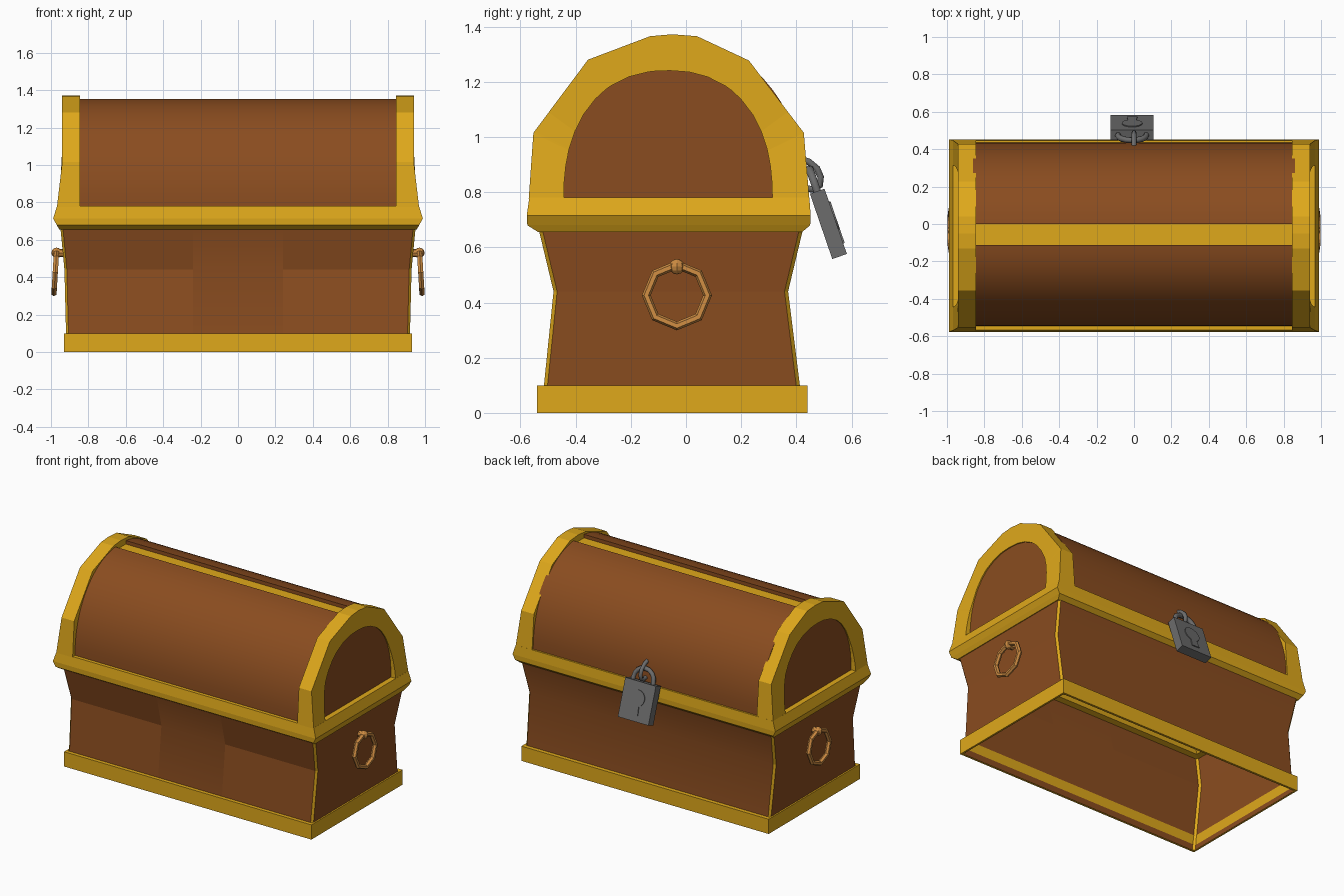
import bpy, bmesh, math
from mathutils import Vector, Matrix

if "Cube" in bpy.data.objects:
    bpy.data.objects.remove(bpy.data.objects["Cube"])


def material(name, r, g, b):
    m = bpy.data.materials.new(name)
    m.diffuse_color = (r, g, b, 1)
    m.use_nodes = True
    m.node_tree.nodes["Principled BSDF"].inputs["Base Color"].default_value = m.diffuse_color
    return m


GOLD = material("gold trim", 0.74, 0.395, 0.011)
WOOD = material("brown wood", 0.255, 0.073, 0.014)
BRONZE = material("bronze", 0.61, 0.26, 0.054)
STEEL = material("grey steel", 0.15, 0.15, 0.15)


def finish(name, bm, mats, smooth=None, recalc=True):
    if recalc:
        bmesh.ops.recalc_face_normals(bm, faces=bm.faces[:])
    me = bpy.data.meshes.new(name)
    bm.to_mesh(me)
    bm.free()
    for m in mats:
        me.materials.append(m)
    ob = bpy.data.objects.new(name, me)
    bpy.context.collection.objects.link(ob)
    if smooth:
        me.polygons.foreach_set("use_smooth", [True] * len(me.polygons))
        me.set_sharp_from_angle(angle=math.radians(smooth))
    return ob


def loft(bm, rings, close_rings=False, close_loop=True):
    """Quads between successive rings; returns (segment index, face)."""
    vs = [[bm.verts.new(p) for p in r] for r in rings]
    n, out = len(vs[0]), []
    pairs = list(zip(vs, vs[1:])) + ([(vs[-1], vs[0])] if close_rings else [])
    for a, b in pairs:
        for i in range(n if close_loop else n - 1):
            j = (i + 1) % n
            out.append((i, bm.faces.new((a[i], a[j], b[j], b[i]))))
    return out


def prism(name, pts, x0, x1, mat, smooth=None):
    """Extrude a y-z outline along x."""
    bm = bmesh.new()
    loft(bm, [[(x0, y, z) for y, z in pts], [(x1, y, z) for y, z in pts]])
    bmesh.ops.holes_fill(bm, edges=bm.edges[:], sides=0)
    return finish(name, bm, [mat], smooth)


def band(name, levels, closed):
    """Rectangular gold frame lofted through (z, half x, y front, y back)."""
    bm = bmesh.new()
    loft(bm, [[(-h, a, z), (h, a, z), (h, b, z), (-h, b, z)] for z, h, a, b in levels], closed)
    finish(name, bm, [GOLD])


def tube(name, pts, radius, mat):
    cu = bpy.data.curves.new(name, 'CURVE')
    cu.dimensions = '3D'
    cu.bevel_depth, cu.bevel_resolution, cu.use_fill_caps = radius, 1, True
    sp = cu.splines.new('POLY')
    sp.points.add(len(pts) - 1)
    for p, c in zip(sp.points, pts):
        p.co = (*c, 1)
    cu.materials.append(mat)
    bpy.context.collection.objects.link(bpy.data.objects.new(name, cu))


# Pinched box body, open below, with gold chamfered corners
bm = bmesh.new()
c = 0.013
rings = [[(-h + c, a, z), (-.24, a, z), (.24, a, z), (h - c, a, z), (h, a + c, z),
          (h, b - c, z), (h - c, b, z), (-h + c, b, z), (-h, b - c, z), (-h, a + c, z)]
         for z, h, a, b in [(0, .917, -.525, .425), (.44, .928, -.48, .37), (.67, .95, -.535, .425)]]
for i, f in loft(bm, rings):
    f.material_index = 1 if i >= 3 and i % 2 else 0
    f.smooth = i in (1, 6)
finish("chest_body", bm, [WOOD, GOLD], recalc=False)

# Base frame and flared rim between body and lid
band("base_frame", [(0, .9175, -.5255, .4255), (0, .93, -.54, .44),
                    (.1, .93, -.54, .44), (.1, .9185, -.514, .412)], True)
band("middle_rim", [(.66, .91, -.49, .38), (.655, .955, -.535, .42), (.68, .97, -.575, .45),
                    (.715, .988, -.577, .452), (.78, .968, -.568, .447), (.78, .84, -.44, .31)], True)

# Lid barrel panels, front and back of the ridge
N = 2.1
CY, CZ = -.055, .775
curve = []
for k in range(17):
    t = 1.468 * k / 16
    curve.append((.49 * math.cos(t) ** (2 / N), .58 * math.sin(t) ** (2 / N)))
section = curve + [(y if k == 16 else y * .95, z * .95) for k, (y, z) in reversed(list(enumerate(curve)))]
for name, s in (("lid_panel_front", -1), ("lid_panel_back", 1)):
    prism(name, [(CY + s * y, CZ + z) for y, z in section], -.86, .86, WOOD, 35)
prism("lid_ridge_strip", [(-.113, 1.29), (.003, 1.29), (.003, 1.328), (-.113, 1.328)], -.86, .86, GOLD)

# Lid end arches: faceted outside, rounded opening, recessed wooden end panel
OUT = [Vector(p) for p in [(.447, .775), (.427, 1.015), (.228, 1.277), (.04, 1.365), (-.05, 1.372),
                           (-.13, 1.365), (-.355, 1.28), (-.553, 1.015), (-.57, .775)]]
MID = Vector((-.065, .775))


def outer_point(a):
    """Where the ray at angle a leaves the faceted outline."""
    d = Vector((math.cos(a), math.sin(a)))
    for p, q in zip(OUT, OUT[1:]):
        e, w = q - p, p - MID
        den = d.x * e.y - d.y * e.x
        u = (d.y * w.x - d.x * w.y) / den if abs(den) > 1e-9 else -1
        hit = p + e * u
        if -1e-5 <= u <= 1 + 1e-5 and (hit - MID).dot(d) > 0:
            return hit
    return OUT[-1] if d.x < 0 else OUT[0]


def inner_point(a):
    r = ((abs(math.cos(a)) / .378) ** 2.3 + (abs(math.sin(a)) / .465) ** 2.3) ** (-1 / 2.3)
    return MID + r * Vector((math.cos(a), math.sin(a)))


corners = [math.atan2(p.y - MID.y, p.x - MID.x) for p in OUT[1:-1]]
angles = sorted(corners + [math.pi * k / 20 for k in range(21)])
outer = [outer_point(a) for a in angles]
inner = [inner_point(a) for a in angles]


def flare(z):
    return .94 + .028 * max(0, (1.015 - z) / .24)


for name, s in (("right", 1), ("left", -1)):
    bm = bmesh.new()
    loft(bm, [[(s * .845, p.x, p.y) for p in outer], [(s * flare(p.y), p.x, p.y) for p in outer],
              [(s * flare(q.y), q.x, q.y) for q in inner], [(s * .845, q.x, q.y) for q in inner]],
         close_rings=True, close_loop=False)
    finish("lid_arch_" + name, bm, [GOLD])
    prism("lid_end_panel_" + name, [tuple(q) for q in inner], s * .90, s * .932, WOOD)

    # Octagonal ring handle, tilted outward, hanging from a knob
    bm = bmesh.new()
    rings = []
    for k in range(8):
        a = k * math.pi / 4
        ring = []
        for j in range(6):
            b = j * math.pi / 3
            r = .111 + .016 * math.cos(b)
            z = r * math.cos(a)
            ring.append((s * (.977 - .06 * z + .016 * math.sin(b)), -.033 + r * math.sin(a), .426 + z))
        rings.append(ring)
    loft(bm, rings, close_rings=True)
    finish("handle_ring_" + name, bm, [BRONZE])
    bm = bmesh.new()
    bmesh.ops.create_uvsphere(bm, u_segments=8, v_segments=6, radius=.028,
                              matrix=Matrix.Translation((s * .97, -.033, .53)))
    bmesh.ops.create_cone(bm, cap_ends=True, segments=8, radius1=.022, radius2=.022, depth=.06,
                          matrix=Matrix.Translation((s * .945, -.033, .53)) @ Matrix.Rotation(math.pi / 2, 4, 'Y'))
    finish("handle_knob_" + name, bm, [BRONZE])

# Padlock hanging at the back, bottom tilted outward
LOCK = Matrix.Translation((-.01, .516, .685)) @ Matrix.Rotation(.33, 4, 'X')
bm = bmesh.new()
bmesh.ops.create_cube(bm, size=1, matrix=LOCK @ Matrix.Diagonal((.23, .056, .25, 1)))
finish("padlock_body", bm, [STEEL])

# Keyhole plate: disc with a flared slot
bm = bmesh.new()
key = [(.055 * math.sin(a), .02 + .055 * math.cos(a))
       for a in [math.radians(-155 + 310 * k / 14) for k in range(15)]] + [(.028, -.085), (-.028, -.085)]
loft(bm, [[LOCK @ Vector((x, y, z)) for x, z in key] for y in (.0265, .0335)])
bmesh.ops.holes_fill(bm, edges=bm.edges[:], sides=0)
finish("padlock_keyhole", bm, [STEEL])

# Shackle and the staple it hangs from
shackle = [(-.075, 0, .10)] + [(-.075 * math.cos(math.pi * k / 8), 0, .14 + .07 * math.sin(math.pi * k / 8))
                               for k in range(9)] + [(.075, 0, .10)]
tube("padlock_shackle", [LOCK @ Vector(p) for p in shackle], .016, STEEL)
tube("lock_staple", [(0, y, z) for y, z in [(.40, .925), (.445, .91), (.475, .885), (.488, .855),
                                            (.485, .825), (.46, .81), (.42, .815)]], .014, STEEL)
